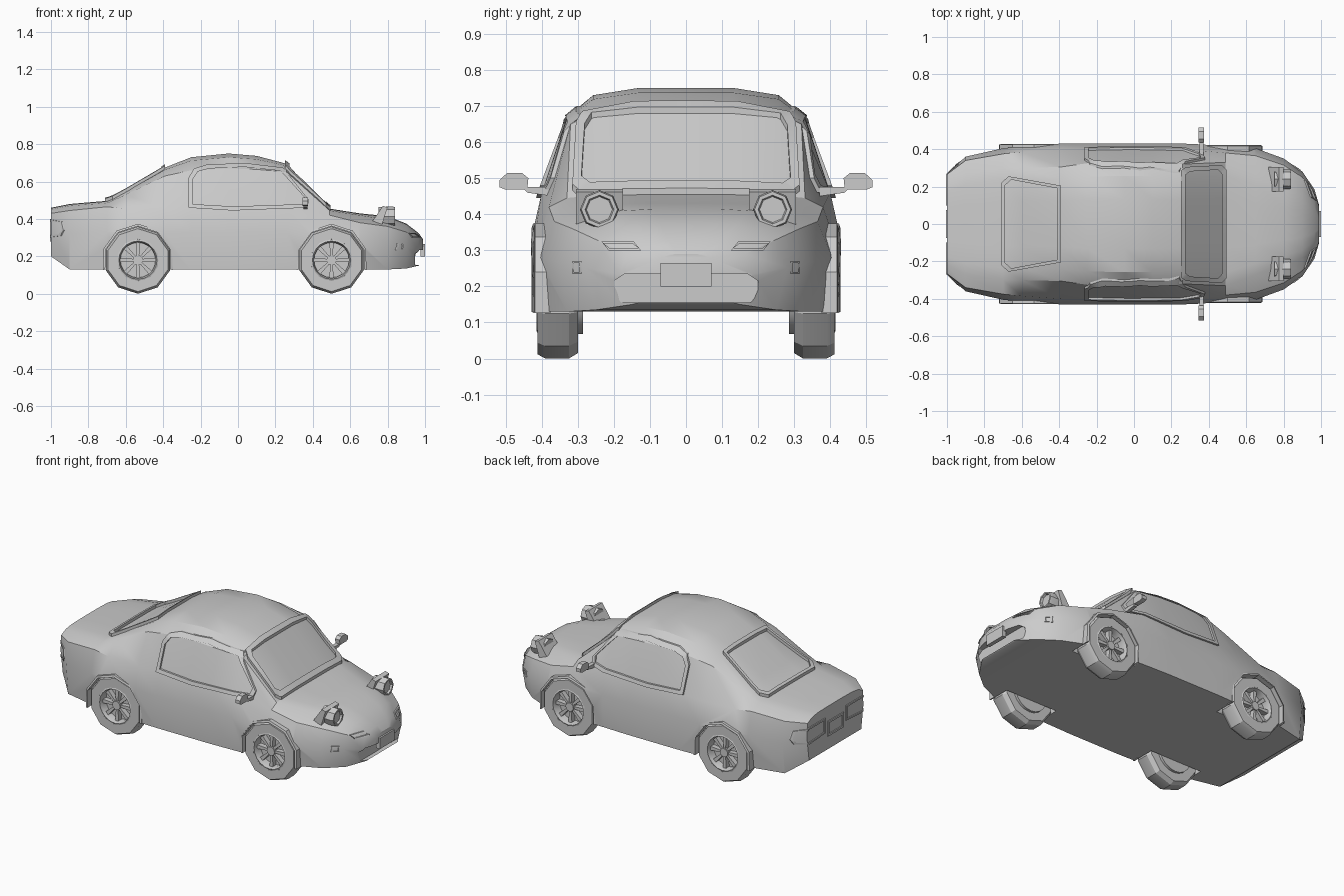
import bpy, bmesh
from math import sin, cos, pi, radians
from mathutils import Vector
from mathutils.bvhtree import BVHTree

if "Cube" in bpy.data.objects:
    bpy.data.objects.remove(bpy.data.objects["Cube"])


def make(name, bm):
    bmesh.ops.recalc_face_normals(bm, faces=bm.faces)
    me = bpy.data.meshes.new(name)
    bm.to_mesh(me)
    bm.free()
    ob = bpy.data.objects.new(name, me)
    bpy.context.collection.objects.link(ob)
    return ob


def skin(bm, loops, closed=True, wrap=False):
    """Quads between successive loops of points."""
    rows = [[bm.verts.new(p) for p in lp] for lp in loops]
    if wrap:
        rows.append(rows[0])
    for a, b in zip(rows, rows[1:]):
        n = len(a)
        for i in range(n if closed else n - 1):
            j = (i + 1) % n
            bm.faces.new((a[i], a[j], b[j], b[i]))
    return rows


def prism(name, polys, axis, a, b):
    """Extrude 2D outlines along x or y, from a to b."""
    bm = bmesh.new()
    for poly in polys:
        place = lambda d: [(d, p, q) if axis == 'x' else (p, d, q) for p, q in poly]
        rows = skin(bm, [place(a), place(b)])
        for r in rows:
            bm.faces.new(r)
    return make(name, bm)


def rect(a, b, c, d):
    return [(a, c), (b, c), (b, d), (a, d)]


def lathe(name, profile, n, centre, s):
    """Revolve (radius, y) profile about the wheel axis."""
    bm = bmesh.new()
    cx, cz = centre
    loops = [[(cx + r * sin(2 * pi * i / n), s * y, cz - r * cos(2 * pi * i / n))
              for i in range(n)] for r, y in profile]
    skin(bm, loops, wrap=True)
    return make(name, bm)


# body shell: x, floor z, then half widths / heights of sill, flank, shoulder, roof edge, crown
stations = [
    (-1.0, .20, .25, .27, .265, .43, .22, .45, .46),
    (-.90, .13, .34, .36, .34, .445, .27, .47, .48),
    (-.70, .13, .385, .405, .375, .465, .30, .485, .497),
    (-.60, .13, .40, .415, .385, .455, .30, .53, .55),
    (-.39, .13, .42, .43, .40, .455, .305, .63, .675),
    (-.25, .13, .425, .43, .40, .46, .325, .66, .73),
    (-.05, .13, .425, .43, .40, .46, .33, .67, .75),
    (.10, .13, .425, .43, .40, .46, .33, .665, .737),
    (.26, .13, .42, .43, .40, .46, .32, .65, .695),
    (.49, .13, .41, .42, .38, .42, .33, .445, .455),
    (.65, .13, .395, .405, .365, .38, .27, .42, .43),
    (.80, .13, .33, .35, .315, .36, .22, .395, .415),
    (.90, .135, .25, .28, .25, .33, .18, .36, .375),
    (.965, .15, .15, .185, .165, .29, .12, .31, .325),
    (.99, .17, .08, .10, .09, .27, .065, .28, .29),
]
loops = []
for x, zb, wb, w, ws, zs, wr, zr, zt in stations:
    half = [(wb, zb), (w, zb + .6 * (zs - zb)), (ws, zs), (wr, zr),
            (.78 * wr, zr + .75 * (zt - zr)), (.4 * wr, zt)]
    loops.append([(x, y, z) for y, z in half] + [(x, -y, z) for y, z in reversed(half)])
bm = bmesh.new()
rows = skin(bm, loops)
bm.faces.new(rows[0])
bm.faces.new(rows[-1])
bmesh.ops.recalc_face_normals(bm, faces=bm.faces)
tree = BVHTree.FromBMesh(bm)
body = make("car_body", bm)

# cut wheel wells and front intake
WHEELS = {"rear": (-.535, .18), "front": (.50, .18)}


def ring(c, r, n=10):
    return [(c[0] + r * sin(2 * pi * i / n), c[1] - r * cos(2 * pi * i / n)) for i in range(n)]


cutters = [prism("well_cutter", [ring(c, .186)], 'y', s * .28, s * .55)
           for c in WHEELS.values() for s in (1, -1)]
cutters.append(prism("intake_cutter", [[(-.18, .155), (.18, .155), (.20, .18), (.20, .215), (.17, .235),
                                        (-.17, .235), (-.20, .215), (-.20, .18)]], 'x', .945, 1.1))
for c in cutters:
    c.hide_render = True
    m = body.modifiers.new("cut", 'BOOLEAN')
    m.operation, m.object, m.solver = 'DIFFERENCE', c, 'EXACT'
    bpy.context.view_layer.objects.active = body
    bpy.ops.object.modifier_apply(modifier=m.name)
    bpy.data.objects.remove(c)


def frame(name, outline, direction, border, height, k=4):
    """Raised frame projected on the body along a direction."""
    d = Vector(direction)
    ax = [i for i in range(3) if not d[i]]
    pts = []
    for p, q in zip(outline, outline[1:] + outline[:1]):
        pts += [Vector(p).lerp(Vector(q), t / k) for t in range(k)]
    lo = [min(p[i] for p in pts) for i in (0, 1)]
    hi = [max(p[i] for p in pts) for i in (0, 1)]
    mid = [(a + b) / 2 for a, b in zip(lo, hi)]
    f = [1 - 2 * border / (b - a) for a, b in zip(lo, hi)]
    inner = [Vector([mid[i] + (p[i] - mid[i]) * f[i] for i in (0, 1)]) for p in pts]

    def drop(points, h):
        out = []
        for p in points:
            o = -d * 2
            o[ax[0]], o[ax[1]] = p
            hit = tree.ray_cast(o, d)[0] or tree.find_nearest(o)[0]
            out.append(hit - d * h)
        return out
    bm = bmesh.new()
    skin(bm, [drop(pts, -.01), drop(pts, height), drop(inner, height), drop(inner, -.01)], wrap=True)
    return make(name, bm)


# window frames
frame("windshield_frame", [(.25, -.285), (.25, .285), (.28, .305), (.47, .315), (.495, .29),
                           (.495, -.29), (.47, -.315), (.28, -.305)], (0, 0, -1), .025, .018)
frame("rear_window_frame", [(-.71, -.22), (-.71, .22), (-.67, .255), (-.39, .205),
                            (-.39, -.205), (-.67, -.255)], (0, 0, -1), .018, .018)
for s in (1, -1):
    frame("side_window_frame", [(-.265, .46), (-.265, .62), (-.235, .67), (-.17, .69), (.03, .70),
                                (.24, .675), (.38, .50), (.37, .46), (-.03, .445)], (0, -s, 0), .022, .012)
    # tail lights wrap the rear corners
    frame("tail_light", [(s * .10, .31), (s * .25, .30), (s * .32, .31), (s * .335, .34),
                         (s * .32, .385), (s * .25, .40), (s * .10, .40)], (1, 0, 0), .010, .006)
frame("rear_plate_recess", rect(-.075, .075, .28, .37), (1, 0, 0), .012, .006)

for pos, c in WHEELS.items():
    for s in (1, -1):
        # tyre, rim, inner drum
        lathe(pos + "_tyre", [(.11, .30), (.165, .30), (.18, .325), (.18, .39), (.168, .412),
                              (.112, .412), (.105, .38)], 10, c, s)
        lathe(pos + "_rim", [(.112, .31), (.114, .41), (.102, .415), (.094, .39), (.094, .31)], 20, c, s)
        prism(pos + "_brake_drum", [ring(c, .112, 20)], 'y', s * .285, s * .365)
        # spokes and hub
        spokes = []
        for i in range(8):
            a = 2 * pi * i / 8
            u, v = Vector((cos(a), sin(a))), Vector((-sin(a), cos(a)))
            o = Vector(c)
            spokes.append([o + u * .015 - v * .006, o + u * .1 - v * .012,
                           o + u * .1 + v * .012, o + u * .015 + v * .006])
        prism(pos + "_spokes", spokes, 'y', s * .365, s * .395)
        prism(pos + "_hub", [ring(c, .026, 12)], 'y', s * .36, s * .402)
        # arch lip over the tyre
        bm = bmesh.new()
        angles = [radians(a) for a in (-16, 18, 54, 90, 126, 162, 196)]
        y0, y1 = (.38, .428) if pos == "rear" else (.375, .422)
        arc = lambda r, y: [(c[0] + r * cos(a), s * y, c[1] + r * sin(a)) for a in angles]
        rows = skin(bm, [arc(.182, y0), arc(.182, y1), arc(.194, y1 - .004), arc(.194, y0)],
                    closed=False, wrap=True)
        for i in (0, -1):
            bm.faces.new([r[i] for r in rows[:4]])
        make(pos + "_arch_lip", bm)

for s in (1, -1):
    # pop-up headlights
    prism("headlight_lid", [[(.72, .39), (.775, .47), (.80, .462), (.77, .37)]], 'y', s * .175, s * .305)
    bm = bmesh.new()
    loops = [[(x, s * .24 + p, q) for p, q in ring((0, .413), r, 8)]
             for x, r in ((.75, .05), (.825, .054), (.84, .05), (.84, .04), (.828, .036))]
    rows = skin(bm, loops)
    bm.faces.new(rows[0])
    bm.faces.new(rows[-1])
    make("headlight", bm)
    # indicators and side markers
    frame("indicator", [(s * .125, .30), (s * .215, .30), (s * .235, .325), (s * .145, .325)],
          (-1, 0, 0), .006, .008, 2)
    frame("side_marker", rect(s * .29, s * .315, .235, .27), (-1, 0, 0), .005, .008, 1)
    # door mirrors
    prism("mirror_arm", [[(s * .37, .45), (s * .37, .475), (s * .455, .475), (s * .44, .46)]], 'x', .35, .372)
    prism("mirror_head", [[(s * .44, .468), (s * .50, .468), (s * .517, .475), (s * .517, .495),
                           (s * .495, .515), (s * .455, .515), (s * .437, .50)]], 'x', .345, .375)

# front plate
prism("front_plate", [rect(-.07, .07, .20, .265)], 'x', .975, 1.0)

# shading
bpy.ops.object.select_all(action='SELECT')
bpy.context.view_layer.objects.active = body
bpy.ops.object.shade_smooth_by_angle(angle=radians(28))
